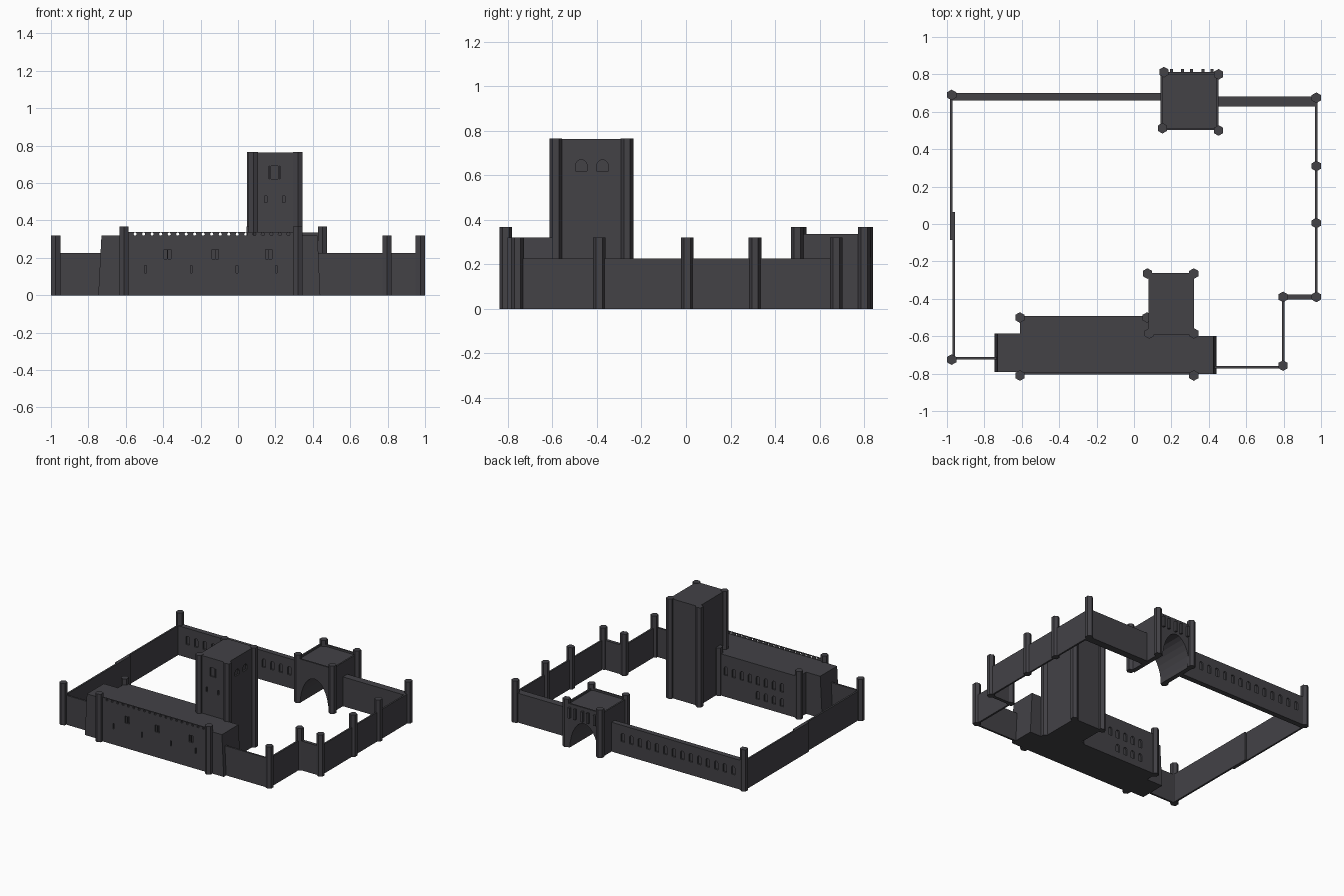
import bpy, bmesh, math
from mathutils import Matrix, Vector

if "Cube" in bpy.data.objects:
    bpy.data.objects.remove(bpy.data.objects["Cube"])

stone = bpy.data.materials.new("dark grey stone")
stone.diffuse_color = (0.056, 0.054, 0.062, 1)
stone.use_nodes = True
stone.node_tree.nodes["Principled BSDF"].inputs["Base Color"].default_value = stone.diffuse_color


def finish(bm, name):
    bmesh.ops.recalc_face_normals(bm, faces=bm.faces)
    me = bpy.data.meshes.new(name)
    bm.to_mesh(me)
    bm.free()
    me.materials.append(stone)
    ob = bpy.data.objects.new(name, me)
    bpy.context.collection.objects.link(ob)
    return ob


def add_box(bm, x0, x1, y0, y1, z0, z1):
    m = Matrix.Translation(((x0 + x1) / 2, (y0 + y1) / 2, (z0 + z1) / 2))
    m = m @ Matrix.Diagonal((x1 - x0, y1 - y0, z1 - z0, 1))
    bmesh.ops.create_cube(bm, size=1, matrix=m)


def box(name, *b):
    bm = bmesh.new()
    add_box(bm, *b)
    return finish(bm, name)


def add_prism(bm, pts, a0, a1, axis="y"):
    """Extrude a (u, z) outline from a0 to a1 along x or y."""
    co = (lambda u, z, a: (u, a, z)) if axis == "y" else (lambda u, z, a: (a, u, z))
    f = bm.faces.new([bm.verts.new(co(u, z, a0)) for u, z in pts])
    r = bmesh.ops.extrude_face_region(bm, geom=[f])
    bmesh.ops.translate(bm, vec=Vector(co(0, 0, a1 - a0)),
                        verts=[v for v in r["geom"] if isinstance(v, bmesh.types.BMVert)])


def arch(u, z0, z1, w, n=6):
    """Round-headed window outline."""
    r = w / 2
    top = [(u + r * math.cos(math.pi * i / n), z1 - r + r * math.sin(math.pi * i / n))
           for i in range(n + 1)]
    return [(u - r, z0), (u + r, z0)] + top


def rect(u, z0, z1, w):
    return [(u - w / 2, z0), (u + w / 2, z0), (u + w / 2, z1), (u - w / 2, z1)]


def carve(ob, cuts):
    """Subtract a list of (outline, start, end, axis) prisms."""
    bm = bmesh.new()
    for pts, a0, a1, axis in cuts:
        add_prism(bm, pts, a0, a1, axis)
    cutter = finish(bm, "cutter")
    cutter.hide_render = True
    mod = ob.modifiers.new("carve", "BOOLEAN")
    mod.operation = "DIFFERENCE"
    mod.solver = "EXACT"
    mod.object = cutter
    dg = bpy.context.evaluated_depsgraph_get()
    me = bpy.data.meshes.new_from_object(ob.evaluated_get(dg))
    ob.modifiers.clear()
    ob.data = me
    bpy.data.objects.remove(cutter)


# hexagonal turrets
def turret(name, x, y, h):
    bm = bmesh.new()
    m = Matrix.Translation((x, y, h / 2)) @ Matrix.Rotation(math.pi / 6, 4, "Z")
    bmesh.ops.create_cone(bm, cap_ends=True, segments=6, radius1=0.0285,
                          radius2=0.0285, depth=h, matrix=m)
    # put two corners on the y axis
    if max(v.co.y for v in bm.verts) - y < 0.027:
        bmesh.ops.rotate(bm, verts=bm.verts, cent=(x, y, 0),
                         matrix=Matrix.Rotation(math.pi / 6, 3, "Z"))
    finish(bm, name)


groups = {
    "wall_turret": (0.32, [(-0.975, 0.69), (0.975, 0.675), (0.975, 0.31), (0.975, 0.005),
                           (0.975, -0.39), (0.797, -0.39), (0.797, -0.757), (-0.975, -0.725)]),
    "hall_turret": (0.368, [(-0.61, -0.5), (-0.61, -0.81), (0.32, -0.81), (0.07, -0.5)]),
    "gate_turret": (0.368, [(0.16, 0.812), (0.452, 0.8), (0.152, 0.512), (0.452, 0.5)]),
    "tower_turret": (0.765, [(0.072, -0.265), (0.32, -0.265), (0.32, -0.585), (0.082, -0.585)]),
}
for name, (h, spots) in groups.items():
    for x, y in spots:
        turret(name, x, y, h)

# curtain walls
H = 0.225
box("west_wall_north", -0.983, -0.97, -0.085, 0.69, 0, H)
box("west_wall_south", -0.97, -0.956, -0.72, 0.065, 0, H)
box("east_wall", 0.968, 0.981, -0.39, 0.675, 0, H)
box("east_jog_wall", 0.797, 0.975, -0.403, -0.378, 0, H)
box("south_east_wall", 0.79, 0.804, -0.757, -0.39, 0, H)
box("south_wall_right", 0.43, 0.797, -0.772, -0.758, 0, H)
box("south_wall_left", -0.975, -0.73, -0.725, -0.711, 0, H)
box("north_wall_right", 0.44, 0.975, 0.627, 0.682, 0, H)
north = box("north_wall_left", -0.975, 0.15, 0.66, 0.7, 0, H)
cuts = []
for i in range(14):
    a = arch(-0.89 + i * 0.072, 0.1, 0.165, 0.03)
    cuts += [(a, 0.65, 0.672, "y"), (a, 0.688, 0.71, "y")]
carve(north, cuts)

# great hall
hall = box("hall", -0.61, 0.32, -0.805, -0.492, 0, 0.32)
cuts = []
for x in (-0.377, -0.122, 0.165):
    for s in (-1, 1):
        cuts.append((rect(x + s * 0.0095, 0.193, 0.245, 0.016), -0.82, -0.793, "y"))
for x in (-0.495, -0.25, -0.005, 0.205):
    cuts.append((rect(x, 0.118, 0.16, 0.009), -0.82, -0.793, "y"))
for i in range(8):
    x = -0.47 + i * 0.068
    cuts.append((arch(x, 0.165, 0.23, 0.03), -0.504, -0.48, "y"))
    if i < 4:
        cuts.append((arch(x, 0.055, 0.115, 0.03), -0.504, -0.48, "y"))
carve(hall, cuts)

# battered wings at both ends of the hall
for name, top, foot, inner, y0, y1 in (("hall_wing_left", -0.73, -0.747, -0.6, -0.79, -0.585),
                                       ("hall_wing_right", 0.425, 0.44, 0.31, -0.802, -0.6)):
    bm = bmesh.new()
    add_prism(bm, [(inner, 0), (foot, 0), (top, 0.32), (inner, 0.32)], y0, y1)
    finish(bm, name)

# pierced parapet along the hall front
parapet = box("hall_parapet", -0.6, 0.31, -0.805, -0.795, 0.315, 0.338)
carve(parapet, [([(-0.55 + i * 0.0455 + 0.009 * math.cos(k * math.pi / 3),
                   0.327 + 0.009 * math.sin(k * math.pi / 3)) for k in range(6)],
                 -0.82, -0.78, "y") for i in range(19)])

# tall keep tower
tower = box("tower", 0.077, 0.322, -0.59, -0.262, 0, 0.762)
cuts = [(rect(x, 0.495, 0.53, 0.012), -0.61, -0.578, "y") for x in (0.148, 0.245)]
cuts.append((rect(0.195, 0.622, 0.69, 0.06), -0.61, -0.578, "y"))
cuts += [(arch(y, 0.62, 0.67, 0.052), 0.31, 0.34, "x") for y in (-0.47, -0.375)]
carve(tower, cuts)
bm = bmesh.new()
for x in (0.172, 0.218):
    add_box(bm, x - 0.004, x + 0.004, -0.589, -0.578, 0.622, 0.69)
finish(bm, "tower_window_frame")

# gatehouse with an arched passage
gate = box("gatehouse", 0.142, 0.452, 0.502, 0.812, 0, 0.322)
passage = [(0.297 + 0.122 * math.cos(math.pi * i / 14), -0.02 + 0.235 * math.sin(math.pi * i / 14))
           for i in range(15)]
carve(gate, [(passage, 0.45, 0.86, "y")])
bm = bmesh.new()
for b in ((0.142, 0.452, 0.502, 0.514), (0.142, 0.452, 0.8, 0.812),
          (0.142, 0.154, 0.514, 0.8), (0.44, 0.452, 0.514, 0.8)):
    add_box(bm, *b, 0.32, 0.336)
finish(bm, "gatehouse_parapet")
bm = bmesh.new()
for x in (0.2, 0.26, 0.307, 0.37, 0.417):
    add_box(bm, x - 0.008, x + 0.008, 0.81, 0.83, 0.23, 0.31)
finish(bm, "gatehouse_corbels")
